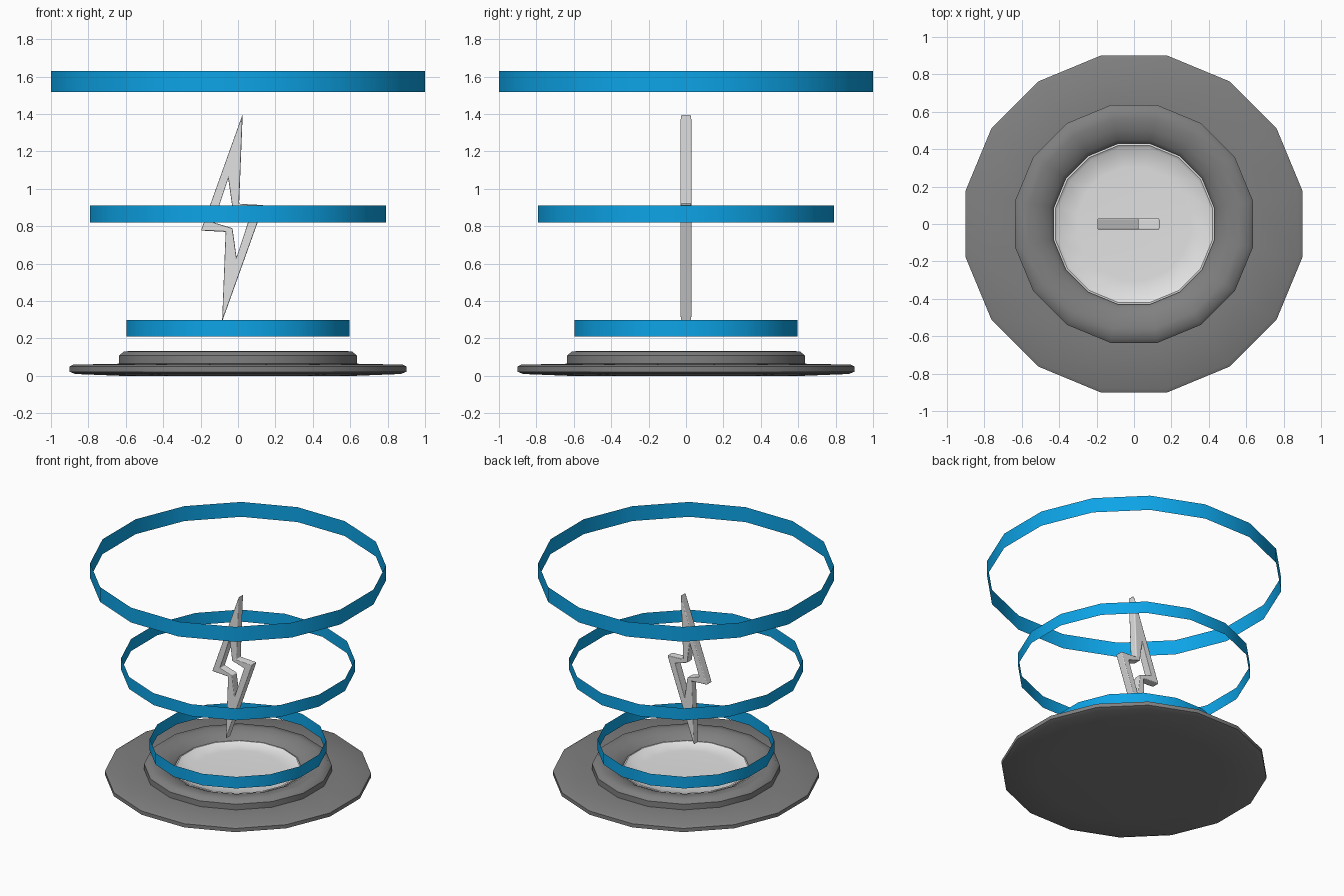
import bpy, bmesh, math

if "Cube" in bpy.data.objects:
    bpy.data.objects.remove(bpy.data.objects["Cube"])

SIDES = 16


def material(name, rgb):
    m = bpy.data.materials.new(name)
    m.diffuse_color = (*rgb, 1)
    m.use_nodes = True
    m.node_tree.nodes["Principled BSDF"].inputs["Base Color"].default_value = m.diffuse_color
    return m


BLUE = material("sky_blue", (0.004, 0.376, 0.81))
GREY = material("dark_grey", (0.215, 0.215, 0.215))
LIGHT = material("light_grey", (0.76, 0.76, 0.76))


def finish(bm, name, mat, angle=40):
    mesh = bpy.data.meshes.new(name)
    bm.to_mesh(mesh)
    bm.free()
    mesh.materials.append(mat)
    mesh.shade_smooth()
    if angle:
        mesh.set_sharp_from_angle(angle=math.radians(angle))
    ob = bpy.data.objects.new(name, mesh)
    bpy.context.collection.objects.link(ob)
    return ob


def lathe(name, profile, mat, cap_start=False, cap_end=False):
    """Revolve (flat-to-centre distance, z) points into a 16-sided shell."""
    bm = bmesh.new()
    loops = []
    for r, z in profile:
        r /= math.cos(math.pi / SIDES)
        loops.append([bm.verts.new((r * math.cos(a), r * math.sin(a), z))
                      for a in ((i + 0.5) * 2 * math.pi / SIDES for i in range(SIDES))])
    for lo, hi in zip(loops, loops[1:]):
        for i in range(SIDES):
            j = (i + 1) % SIDES
            bm.faces.new((lo[i], lo[j], hi[j], hi[i]))
    if cap_start:
        bm.faces.new(loops[0][::-1])
    if cap_end:
        bm.faces.new(loops[-1])
    return finish(bm, name, mat)


# Stepped base with a sunken centre
lathe("base", [(0.62, 0.0), (0.87, 0.01), (0.9, 0.022), (0.9, 0.05), (0.88, 0.06),
               (0.635, 0.065), (0.635, 0.108), (0.612, 0.13), (0.56, 0.134),
               (0.50, 0.122), (0.45, 0.095), (0.43, 0.075), (0.42, 0.05)],
      GREY, True, True)

# Shallow light dish in the centre
lathe("centre_pad", [(0.43, 0.06), (0.43, 0.088), (0.42, 0.09), (0.405, 0.078),
                     (0.3, 0.073), (0.1, 0.07)], LIGHT, False, True)

# Floating thin bands
for name, r, z0, z1 in (("lower_ring", 0.597, 0.21, 0.298),
                        ("middle_ring", 0.79, 0.82, 0.911),
                        ("upper_ring", 1.0, 1.517, 1.63)):
    lathe(name, [(r, z0), (r, z1)], BLUE)

# Hollow lightning bolt: half outlines, turned half round for the rest
half_outer = [(0.025, 1.4), (-0.198, 0.777), (-0.066, 0.77)]
half_inner = [(-0.052, 1.055), (-0.13, 0.82), (-0.03, 0.79)]


def full(points):
    return points + [(-0.06 - x, 1.69 - z) for x, z in points]


bm = bmesh.new()
of, inf, ob_, inb = [[bm.verts.new((x, y, z)) for x, z in full(pts)]
                     for y in (-0.03, 0.03) for pts in (half_outer, half_inner)]
for i in range(6):
    j = (i + 1) % 6
    for a, b in ((of, inf), (inf, inb), (inb, ob_), (ob_, of)):
        bm.faces.new((a[i], a[j], b[j], b[i]))
bmesh.ops.recalc_face_normals(bm, faces=bm.faces)
bolt = finish(bm, "lightning_bolt", LIGHT, None)
bev = bolt.modifiers.new("soft_edges", "BEVEL")
bev.width = 0.007
bev.segments = 2
bev.limit_method = "ANGLE"
bev.harden_normals = True
